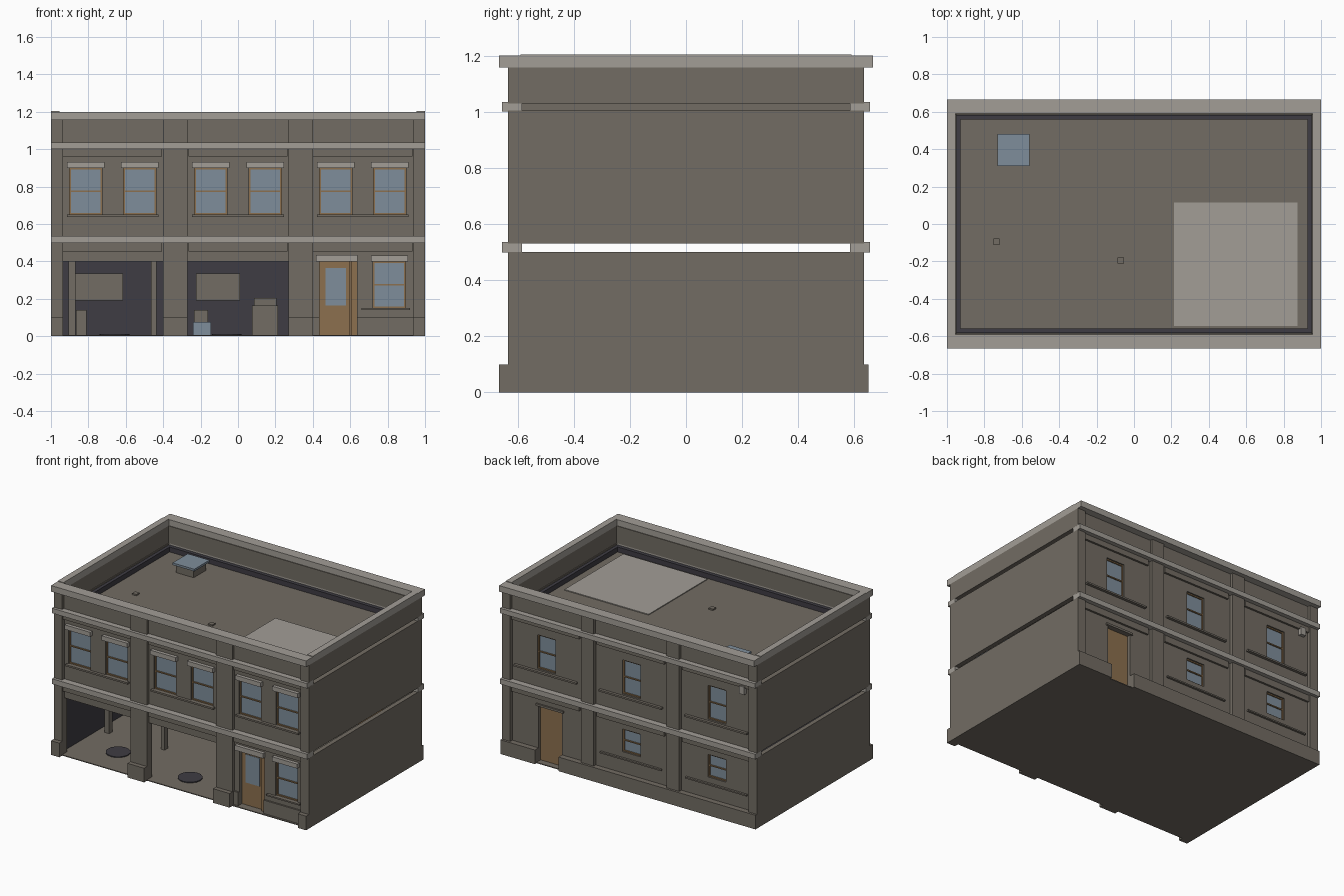
import bpy
import bmesh
from mathutils import Matrix, Vector

cube = bpy.data.objects.get("Cube")
if cube:
    bpy.data.objects.remove(cube, do_unlink=True)


def material(name, rgb):
    m = bpy.data.materials.new(name)
    lin = [(c / 255 / 12.92) if c < 11 else ((c / 255 + 0.055) / 1.055) ** 2.4 for c in rgb]
    m.use_nodes = True
    m.diffuse_color = (*lin, 1)
    m.node_tree.nodes["Principled BSDF"].inputs["Base Color"].default_value = (*lin, 1)
    return m


WALL = material("brown_masonry", (114, 108, 99))
STONE = material("pale_stone", (162, 157, 150))
GLASS = material("blue_glass", (126, 141, 155))
WOOD = material("tan_wood", (140, 112, 78))
DARK = material("dark_interior", (62, 60, 67))


def finish(name, bm, mat):
    bmesh.ops.recalc_face_normals(bm, faces=bm.faces)
    mesh = bpy.data.meshes.new(name)
    bm.to_mesh(mesh)
    bm.free()
    mesh.materials.append(mat)
    ob = bpy.data.objects.new(name, mesh)
    bpy.context.collection.objects.link(ob)
    return ob


def box(name, x, y, z, mat):
    """Box from three (low, high) ranges."""
    bm = bmesh.new()
    size = [abs(r[1] - r[0]) for r in (x, y, z)]
    mid = Vector([(r[0] + r[1]) / 2 for r in (x, y, z)])
    bmesh.ops.create_cube(bm, size=1, matrix=Matrix.Translation(mid) @ Matrix.Diagonal((*size, 1)))
    return finish(name, bm, mat)


def facade_box(name, s, x, depth, z, mat):
    """Box on the front (s=-1) or back (s=1), depth measured from the centre."""
    return box(name, x, (s * depth[0], s * depth[1]), z, mat)


def pierced_wall(name, s, x, depth, z, holes):
    """Wall panel with rectangular openings given as (x0, x1, z0, z1)."""
    xs = sorted({*x, *[v for h in holes for v in h[:2]]})
    zs = sorted({*z, *[v for h in holes for v in h[2:]]})
    bm = bmesh.new()
    grid = {(a, b): bm.verts.new((a, s * depth[1], b)) for a in xs for b in zs}
    for a, b in zip(xs, xs[1:]):
        for c, d in zip(zs, zs[1:]):
            mx, mz = (a + b) / 2, (c + d) / 2
            if not any(h[0] < mx < h[1] and h[2] < mz < h[3] for h in holes):
                bm.faces.new([grid[a, c], grid[b, c], grid[b, d], grid[a, d]])
    loose = [v for v in bm.verts if not v.link_faces]
    bmesh.ops.delete(bm, geom=loose, context="VERTS")
    ext = bmesh.ops.extrude_face_region(bm, geom=bm.faces[:], use_keep_orig=True)
    moved = [g for g in ext["geom"] if isinstance(g, bmesh.types.BMVert)]
    bmesh.ops.translate(bm, verts=moved, vec=(0, s * (depth[0] - depth[1]), 0))
    return finish(name, bm, WALL)


def window(name, s, cx, half, z, lintel):
    """Sash window with thin wooden rails, optional stone lintel."""
    x = (cx - half, cx + half)
    mid = (z[0] + z[1]) / 2
    facade_box(name + "_glass", s, x, (0.585, 0.592), z, GLASS)
    for i, r in enumerate((z[0], mid - 0.004, z[1] - 0.008)):
        facade_box(f"{name}_rail_{i}", s, x, (0.592, 0.6), (r, r + 0.008), WOOD)
    for side in (-1, 1):
        e = cx + side * half
        facade_box(f"{name}_stile_{side}", s, sorted((e, e - side * 0.008)), (0.592, 0.6), z, WOOD)
    if lintel:
        facade_box(name + "_lintel", s, (x[0] - 0.013, x[1] + 0.013), (0.6, 0.634),
                   (z[1], z[1] + 0.032), STONE)


STOREYS = [(0, 0.5), (0.53, 1.005), (1.03, 1.157)]
PANEL = (0.58, 0.61)
BAYS = (-0.67, 0, 0.667)

# Ground slab, and side walls with open joints between storeys
box("ground_slab", (-1, 1), (-0.635, 0.632), (0, 0.006), WALL)
for side in (-1, 1):
    for i, z in enumerate(STOREYS):
        inner = 0.955 if i == 2 else 0.968
        box(f"side_wall_{side}_{i}", sorted((side * inner, side)), (-0.635, 0.632), z, WALL)
    box(f"side_curb_{side}", sorted((side * 0.95, side * 0.965)), (-0.585, 0.585), (1, 1.035), WALL)
    box(f"side_coping_{side}", sorted((side * 0.955, side)), (-0.59, 0.59), (1.157, 1.204), STONE)

# Parts shared by the front and the back
PILASTERS = {-1: [(-1, -0.935), (-0.4, -0.27), (0.27, 0.4), (0.935, 1)],
             1: [(-1, -0.935), (-0.39, -0.29), (0.28, 0.38), (0.935, 1)]}
for s, label in ((-1, "front"), (1, "back")):
    for i, x in enumerate(PILASTERS[s]):
        for j, z in enumerate(STOREYS):
            facade_box(f"{label}_pilaster_{i}_{j}", s, x, (0.59, 0.634), z, WALL)
    for i, z in enumerate(((0.498, 0.535), (1, 1.035))):
        facade_box(f"{label}_belt_course_{i}", s, (-1, 1), (0.585, 0.655), z, STONE)
    facade_box(label + "_parapet", s, (-0.96, 0.96), (0.585, 0.615), (1, 1.157), WALL)
    facade_box(label + "_coping", s, (-1, 1), (0.59, 0.666), (1.157, 1.2), STONE)
    for i, c in enumerate(BAYS):
        bay = (c - 0.265, c + 0.265)
        facade_box(f"{label}_upper_corbel_{i}", s, bay, (0.6, 0.624), (0.962, 1), WALL)
        facade_box(f"{label}_lower_corbel_{i}", s, bay, (0.6, 0.624), (0.452, 0.498), WALL)
        facade_box(f"{label}_upper_sill_{i}", s, (c - 0.245, c + 0.245), (0.58, 0.63),
                   (0.638, 0.65), WALL)

# Front upper storey with paired windows
centres = [c + d for c in BAYS for d in (-0.145, 0.145)]
pierced_wall("front_upper_wall", -1, (-0.97, 0.97), PANEL, (0.53, 1.005),
             [(c - 0.087, c + 0.087, 0.65, 0.9) for c in centres])
for i, c in enumerate(centres):
    window(f"front_upper_window_{i}", -1, c, 0.087, (0.65, 0.9), True)

# Front ground storey: two open bays, a door and a window
pierced_wall("front_lower_wall", -1, (-0.97, 0.97), PANEL, (0, 0.5),
             [(-0.935, -0.4, 0, 0.4), (-0.27, 0.27, 0, 0.4),
              (0.437, 0.635, 0, 0.4), (0.723, 0.895, 0.15, 0.4)])
window("front_lower_window", -1, 0.809, 0.086, (0.15, 0.4), True)
facade_box("front_lower_sill", -1, (0.66, 0.92), (0.58, 0.63), (0.14, 0.15), WALL)
facade_box("front_door", -1, (0.437, 0.6), (0.565, 0.58), (0.006, 0.4), WOOD)
facade_box("front_door_glass", -1, (0.468, 0.578), (0.58, 0.583), (0.165, 0.365), GLASS)
facade_box("front_door_jamb", -1, (0.605, 0.635), (0.565, 0.6), (0.006, 0.4), WOOD)
facade_box("front_door_lintel", -1, (0.417, 0.64), (0.6, 0.634), (0.4, 0.435), STONE)
for i, x in enumerate(PILASTERS[-1]):
    facade_box(f"front_plinth_{i}", -1, x, (0.6, 0.666), (0, 0.1), WALL)
for i, x in enumerate(((0.4, 0.437), (0.635, 0.935))):
    facade_box(f"front_bay_plinth_{i}", -1, x, (0.6, 0.622), (0, 0.1), WALL)

# Back wall with single windows and a door
pierced_wall("back_upper_wall", 1, (-0.97, 0.97), PANEL, (0.53, 1.005),
             [(c - 0.072, c + 0.072, 0.66, 0.9) for c in BAYS])
pierced_wall("back_lower_wall", 1, (-0.97, 0.97), PANEL, (0, 0.5),
             [(0.545, 0.73, 0, 0.4)] + [(c - 0.072, c + 0.072, 0.25, 0.41) for c in BAYS[:2]])
for i, c in enumerate(BAYS):
    window(f"back_upper_window_{i}", 1, c, 0.072, (0.66, 0.9), False)
    if i < 2:
        window(f"back_lower_window_{i}", 1, c, 0.072, (0.25, 0.41), False)
        facade_box(f"back_lower_sill_{i}", 1, (c - 0.24, c + 0.24), (0.6, 0.625), (0.2, 0.21), WALL)
facade_box("back_door", 1, (0.545, 0.73), (0.57, 0.585), (0.006, 0.4), WOOD)
facade_box("back_door_head", 1, (0.53, 0.745), (0.6, 0.622), (0.4, 0.415), WALL)
for i, x in enumerate(((-1, 0.545), (0.73, 1))):
    facade_box(f"back_plinth_{i}", 1, x, (0.6, 0.65), (0, 0.1), WALL)
facade_box("back_vent", 1, (-0.9, -0.86), (0.61, 0.635), (0.92, 0.975), STONE)

# Dark lining of the open ground floor
box("room_back", (-0.965, 0.3), (0.555, 0.57), (0.006, 0.47), DARK)
box("room_ceiling", (-0.965, 0.3), (-0.575, 0.57), (0.455, 0.47), DARK)
box("room_left_end", (0.29, 0.3), (-0.575, 0.57), (0.006, 0.47), DARK)
box("room_right_end", (-0.968, -0.96), (-0.575, 0.57), (0.006, 0.47), DARK)

# Furnishings of the open ground floor
for i, x in enumerate(((-0.87, -0.615), (-0.225, 0.01))):
    box(f"wall_board_{i}", x, (0.535, 0.555), (0.19, 0.335), WALL)
for i, x in enumerate(((-0.905, -0.87), (-0.465, -0.435))):
    box(f"room_post_{i}", x, (-0.2, -0.165), (0, 0.455), WALL)
box("low_cabinet", (-0.865, -0.81), (0.35, 0.5), (0, 0.14), WALL)
box("tall_cabinet", (0.075, 0.215), (0.35, 0.5), (0, 0.165), WALL)
box("cabinet_top", (0.085, 0.205), (0.36, 0.5), (0.165, 0.205), WALL)
box("stand_base", (-0.24, -0.145), (0.2, 0.3), (0, 0.075), GLASS)
box("stand_box", (-0.235, -0.16), (0.21, 0.29), (0.075, 0.14), WALL)
for i, (x, y) in enumerate(((-0.66, -0.4), (-0.06, -0.45))):
    bm = bmesh.new()
    bmesh.ops.create_cone(bm, cap_ends=True, segments=16, radius1=0.08, radius2=0.08,
                          depth=0.008, matrix=Matrix.Translation((x, y, 0.008)))
    finish(f"floor_disc_{i}", bm, DARK)

# Roof deck, dark gutter strip and rooftop fittings
box("roof_deck", (-0.955, 0.955), (-0.585, 0.585), (0.975, 0.99), WALL)
for s in (-1, 1):
    box(f"gutter_side_{s}", sorted((s * 0.927, s * 0.954)), (-0.584, 0.584), (0.99, 1.025), DARK)
    box(f"gutter_end_{s}", (-0.927, 0.927), sorted((s * 0.558, s * 0.584)), (0.99, 1.025), DARK)
box("roof_patch", (0.213, 0.873), (-0.545, 0.115), (0.99, 0.996), STONE)
box("skylight_curb", (-0.715, -0.575), (0.325, 0.465), (0.99, 1.045), WALL)
box("skylight_glass", (-0.73, -0.56), (0.31, 0.48), (1.045, 1.06), GLASS)
for i, (x, y) in enumerate(((-0.735, -0.095), (-0.07, -0.195))):
    box(f"roof_drain_{i}", (x - 0.017, x + 0.017), (y - 0.017, y + 0.017), (0.99, 1), WALL)
